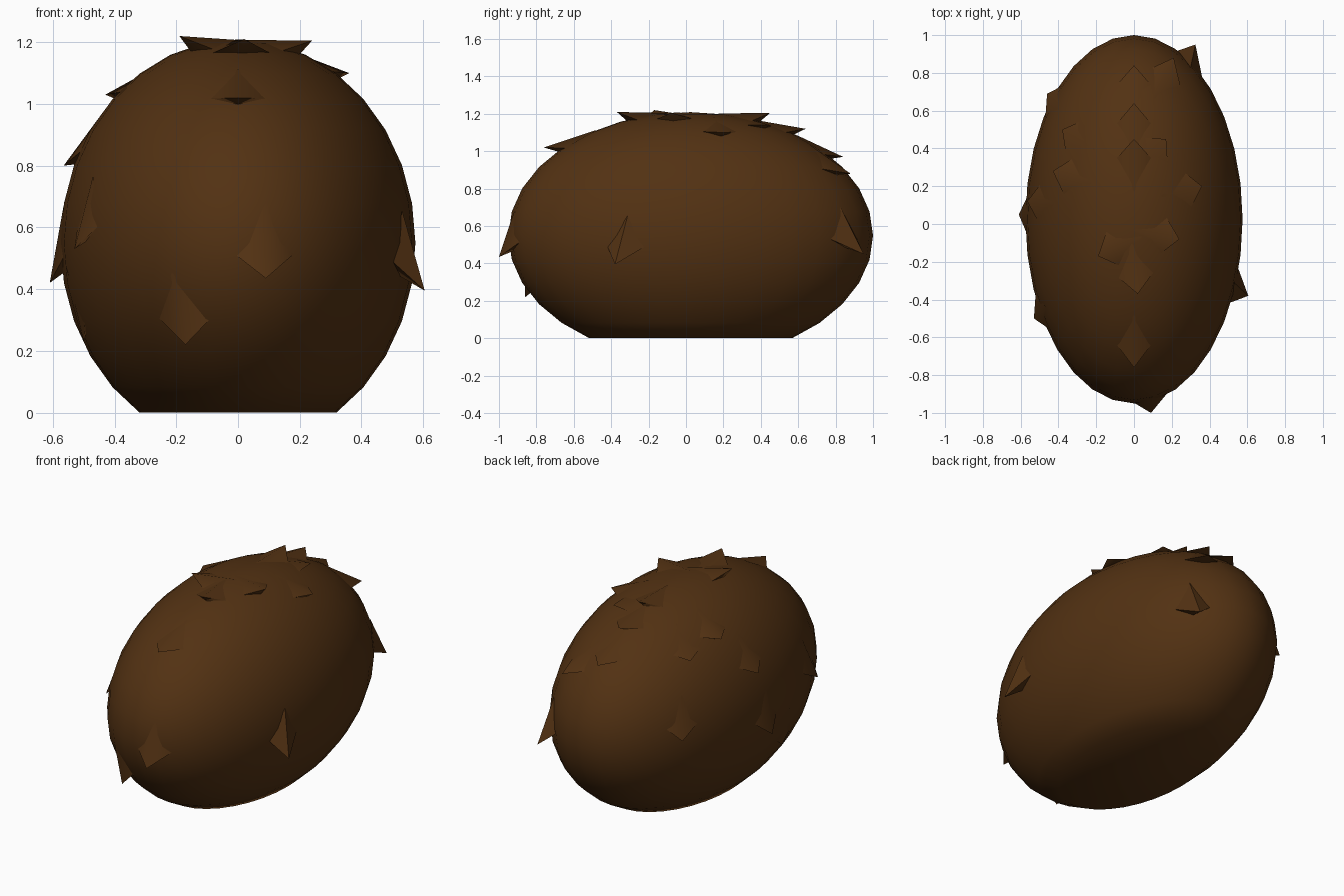
import bpy, bmesh, math
from mathutils import Vector

cube = bpy.data.objects.get("Cube")
if cube:
    bpy.data.objects.remove(cube, do_unlink=True)

RADII = Vector((0.575, 0.975, 0.66))
CENTRE = Vector((0, 0.025, 0.549))

fur = bpy.data.materials.new("dark brown fur")
fur.use_nodes = True
colour = (0.085, 0.031, 0.0062, 1)
fur.diffuse_color = colour
bsdf = fur.node_tree.nodes["Principled BSDF"]
bsdf.inputs["Base Color"].default_value = colour
bsdf.inputs["Roughness"].default_value = 0.9


def finish(bm, name, angle):
    bmesh.ops.recalc_face_normals(bm, faces=bm.faces)
    mesh = bpy.data.meshes.new(name)
    bm.to_mesh(mesh)
    bm.free()
    obj = bpy.data.objects.new(name, mesh)
    bpy.context.collection.objects.link(obj)
    mesh.materials.append(fur)
    bpy.ops.object.select_all(action='DESELECT')
    obj.select_set(True)
    bpy.context.view_layer.objects.active = obj
    bpy.ops.object.shade_smooth_by_angle(angle=math.radians(angle))
    return obj


def on_body(point, scale=0.992):
    """Project a point radially onto the rounded body."""
    d = point - CENTRE
    unit = Vector(d[i] / RADII[i] for i in range(3)).normalized()
    return CENTRE + unit * RADII * scale


# Rounded body with a flat underside
bm = bmesh.new()
bmesh.ops.create_uvsphere(bm, u_segments=32, v_segments=16, radius=1)
for v in bm.verts:
    v.co = v.co * RADII + CENTRE
cut = bmesh.ops.bisect_plane(bm, geom=bm.verts[:] + bm.edges[:] + bm.faces[:],
                             plane_co=(0, 0, 0.0005), plane_no=(0, 0, 1),
                             clear_inner=True)
rim = [e for e in cut["geom_cut"] if isinstance(e, bmesh.types.BMEdge)]
bmesh.ops.holes_fill(bm, edges=rim)
finish(bm, "body", 70)

# Shaggy tufts: each hangs down from the body to a raised tip
TIPS = [
    (-0.19, -0.17, 1.22), (0.24, -0.08, 1.205), (0, 0.45, 1.205),
    (0, 0.64, 1.12), (0.02, -0.37, 1.21), (0.36, 0.2, 1.1),
    (0.17, 0.45, 1.14), (-0.43, 0.28, 1.03), (-0.38, 0.5, 0.97),
    (0, -0.76, 1.02), (0, 0.84, 0.97), (0.21, 0.88, 0.88),
    (-0.565, 0.12, 0.80), (-0.46, 0.69, 0.58), (-0.53, -0.5, 0.53),
    (-0.61, 0.05, 0.42), (0.605, -0.38, 0.395), (0.09, -1.0, 0.435),
    (0.325, 0.95, 0.45), (-0.17, -0.86, 0.22), (-0.5, -0.2, 0.23),
]


def add_tuft(bm, tip, length=0.25, width=0.1):
    tip = Vector(tip)
    root = on_body(tip)
    d = root - CENTRE
    normal = Vector(d[i] / RADII[i] ** 2 for i in range(3)).normalized()
    side = Vector((0, 0, 1)).cross(normal).normalized()
    up = normal.cross(side)
    corners = [on_body(root + up * length, 1.0),
               on_body(root + up * 0.07 + side * width),
               on_body(root + up * 0.03, 0.97),
               on_body(root + up * 0.07 - side * width)]
    ring = [bm.verts.new(c) for c in corners]
    point = bm.verts.new(tip)
    for i in range(4):
        bm.faces.new((ring[i], ring[(i + 1) % 4], point))
    bm.faces.new(ring[::-1])


bm = bmesh.new()
for tip in TIPS:
    add_tuft(bm, tip)
finish(bm, "fur_tufts", 60)
